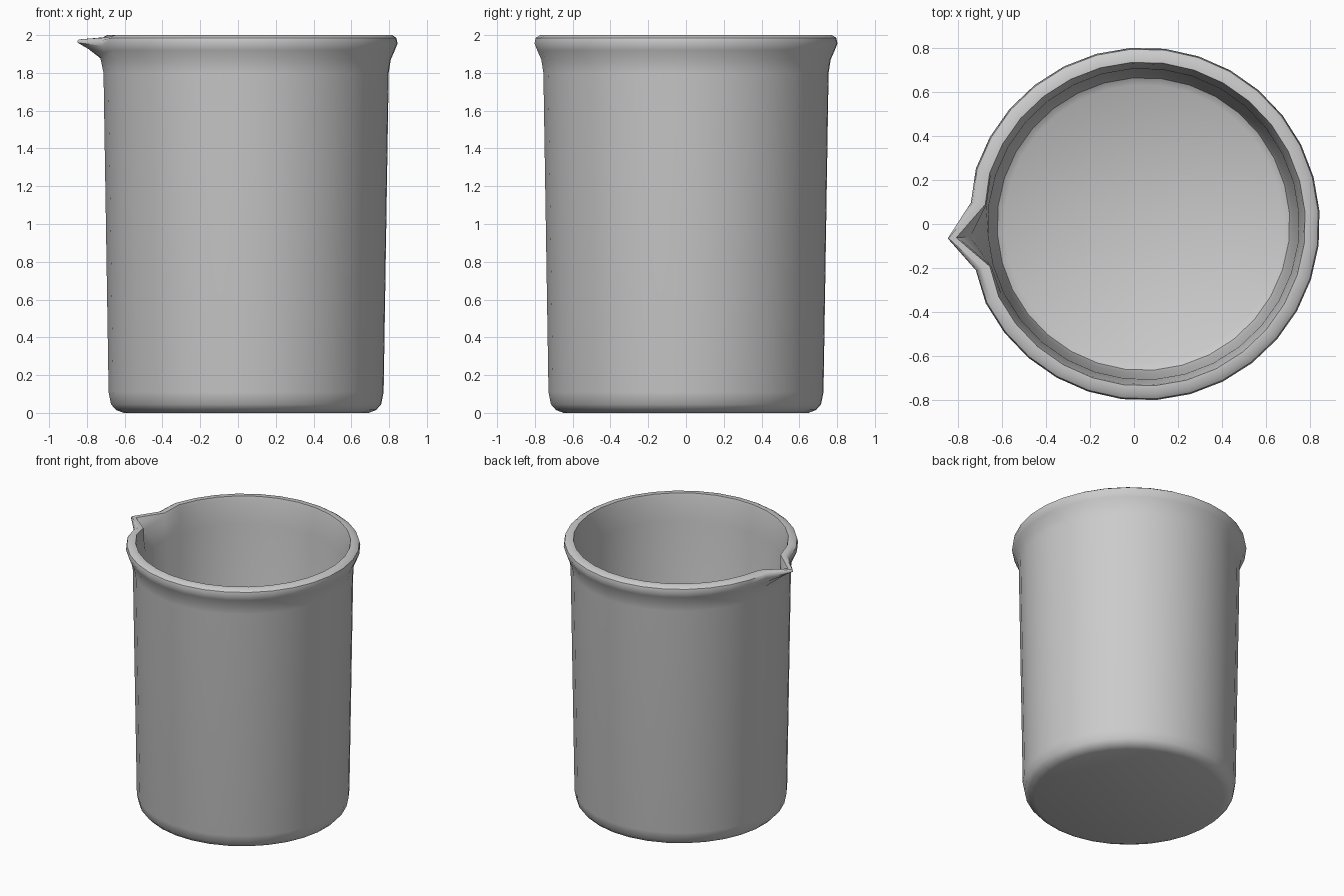
import bpy, bmesh
from math import sin, cos, radians, pi

cube = bpy.data.objects.get("Cube")
if cube:
    bpy.data.objects.remove(cube)

SIDES = 32
AXIS_X = 0.043
SPOUT_ANGLE = radians(184.2)

# Wall cross-section (radius, height), from under the base, over the rim, to the inner floor
base = [(0.65, 0.0), (0.69, 0.015), (0.717, 0.045), (0.73, 0.11)]
outer_lip = [(0.757, 1.80), (0.768, 1.87), (0.79, 1.92), (0.804, 1.955), (0.798, 1.985)]
rim = [(0.775, 2.0), (0.738, 2.0)]
inner_lip = [(0.732, 1.975), (0.722, 1.90), (0.709, 1.80)]
floor = [(0.682, 0.12), (0.667, 0.07), (0.635, 0.05)]
profile = base + outer_lip + rim + inner_lip + floor

# The same lip points pulled outward at the spout tip
tip_lip = [(0.757, 1.80), (0.775, 1.885), (0.835, 1.925), (0.894, 1.96), (0.894, 1.97),
           (0.89, 1.977), (0.855, 1.975), (0.845, 1.96), (0.79, 1.90), (0.709, 1.80)]
tip_profile = base + tip_lip + floor


def column_profile(i):
    """Cross-section for one column; column 0 is the spout tip."""
    if i == 0:
        return tip_profile
    if i in (1, SIDES - 1):
        return [(r - 0.012, z - 0.012) if z > 1.9 else (r, z) for r, z in profile]
    return profile


# Beaker body: thin walls, closed base and a pinched pouring spout
bm = bmesh.new()
columns = []
for i in range(SIDES):
    a = SPOUT_ANGLE + 2 * pi * i / SIDES
    columns.append([bm.verts.new((AXIS_X + r * cos(a), r * sin(a), z))
                    for r, z in column_profile(i)])
for i, col in enumerate(columns):
    nxt = columns[(i + 1) % SIDES]
    for j in range(len(profile) - 1):
        bm.faces.new((col[j], nxt[j], nxt[j + 1], col[j + 1]))
bm.faces.new([c[0] for c in reversed(columns)])
bm.faces.new([c[-1] for c in columns])
bmesh.ops.recalc_face_normals(bm, faces=bm.faces)
mesh = bpy.data.meshes.new("beaker")
bm.to_mesh(mesh)
bm.free()
beaker = bpy.data.objects.new("beaker", mesh)
bpy.context.collection.objects.link(beaker)

# Plain grey material
grey = bpy.data.materials.new("grey")
grey.use_nodes = True
colour = (0.6, 0.6, 0.6, 1)
grey.diffuse_color = colour
grey.node_tree.nodes["Principled BSDF"].inputs["Base Color"].default_value = colour
mesh.materials.append(grey)

# Smooth sides with crisp rim edges
bpy.ops.object.select_all(action='DESELECT')
beaker.select_set(True)
bpy.context.view_layer.objects.active = beaker
bpy.ops.object.shade_smooth_by_angle(angle=radians(40))
